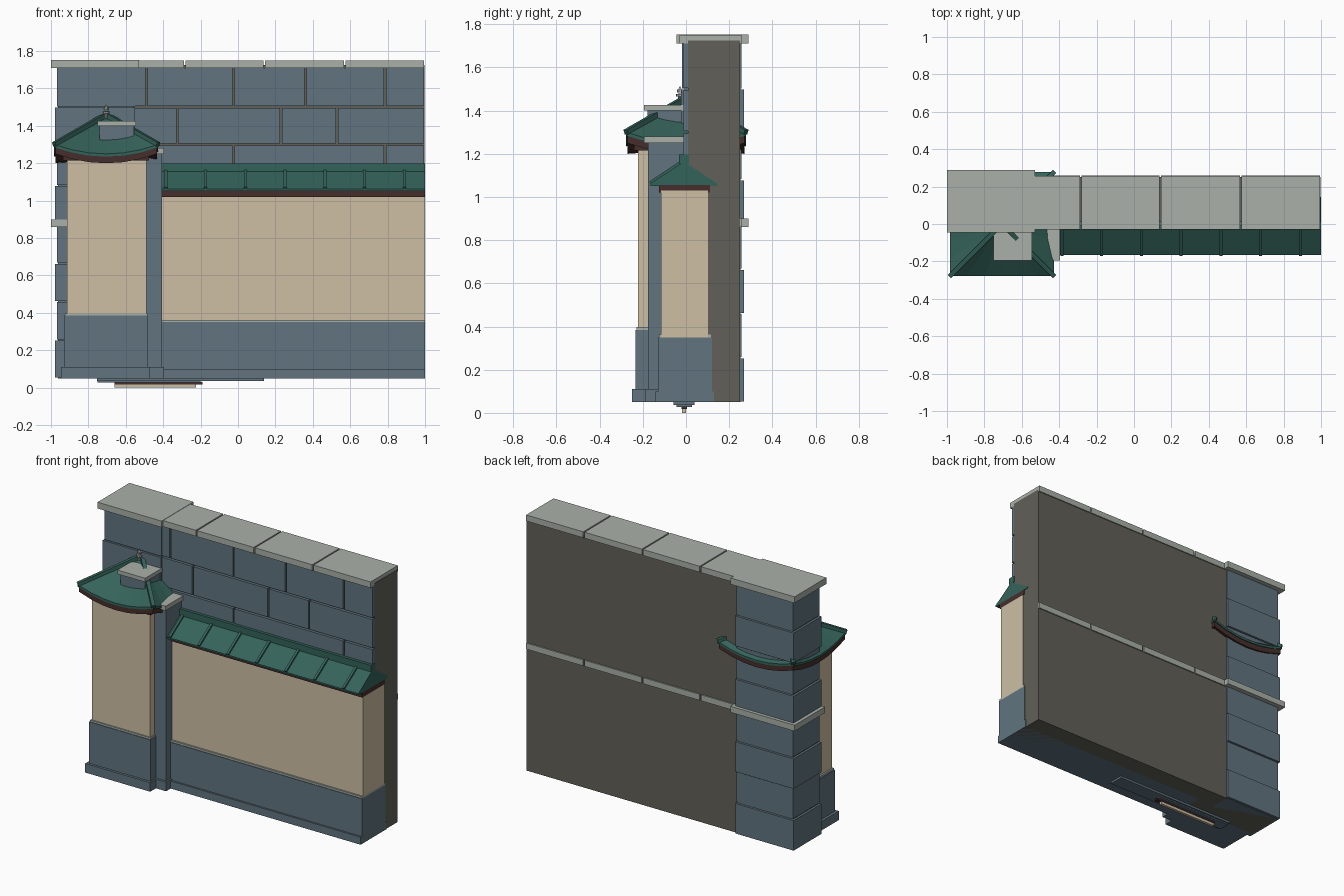
import bpy, bmesh, math
from mathutils import Vector, Matrix

cube = bpy.data.objects.get("Cube")
if cube:
    bpy.data.objects.remove(cube, do_unlink=True)


def material(name, *rgb):
    lin = [(c / 255 / 12.92) if c < 11 else ((c / 255 + 0.055) / 1.055) ** 2.4 for c in rgb]
    m = bpy.data.materials.new(name)
    m.use_nodes = True
    m.diffuse_color = (*lin, 1)
    m.node_tree.nodes["Principled BSDF"].inputs["Base Color"].default_value = (*lin, 1)
    return m


SLATE = material("slate blue stone", 97, 116, 127)
CREAM = material("cream plaster", 205, 191, 164)
PALE = material("pale trim stone", 170, 177, 169)
GREEN = material("green roof metal", 52, 99, 90)
BROWN = material("dark brown wood", 70, 47, 44)
GREY = material("warm grey core", 97, 96, 88)


def finish(name, bm, mat):
    bmesh.ops.recalc_face_normals(bm, faces=bm.faces)
    me = bpy.data.meshes.new(name)
    bm.to_mesh(me)
    bm.free()
    me.materials.append(mat)
    ob = bpy.data.objects.new(name, me)
    bpy.context.collection.objects.link(ob)
    return ob


def add_box(bm, x, y, z):
    size = Vector((x[1] - x[0], y[1] - y[0], z[1] - z[0]))
    mid = Vector((sum(x), sum(y), sum(z))) / 2
    bmesh.ops.create_cube(bm, size=1, matrix=Matrix.Translation(mid) @ Matrix.Diagonal((*size, 1)))


def box(name, mat, x, y, z):
    bm = bmesh.new()
    add_box(bm, x, y, z)
    return finish(name, bm, mat)


def beam(bm, p, q, w, h):
    """Square bar from p to q, its wide side kept level."""
    p, q = Vector(p), Vector(q)
    d = (q - p).normalized()
    side = d.cross(Vector((0, 0, 1))).normalized()
    up = side.cross(d)
    rot = Matrix((d, side, up)).transposed().to_4x4()
    bmesh.ops.create_cube(bm, size=1, matrix=Matrix.Translation((p + q) / 2) @ rot
                          @ Matrix.Diagonal(((q - p).length, w, h, 1)))


def extrude_x(name, mat, profile, x0, x1):
    bm = bmesh.new()
    ends = [[bm.verts.new((x, y, z)) for y, z in profile] for x in (x0, x1)]
    for ring in ends:
        bm.faces.new(ring)
    n = len(profile)
    for i in range(n):
        j = (i + 1) % n
        bm.faces.new((ends[0][i], ends[0][j], ends[1][j], ends[1][i]))
    return finish(name, bm, mat)


# Core wall with its top slabs and rear band
box("core_wall", GREY, (-0.96, 0.996), (0.01, 0.25), (0.05, 1.725))
joints = (-0.53, -0.28, 0.145, 0.575, 1.003)
tops, band = bmesh.new(), bmesh.new()
for a, b in zip(joints, joints[1:]):
    add_box(tops, (a, b - 0.009), (-0.03, 0.257), (1.71, 1.75))
    add_box(band, (a, b - 0.009), (0.24, 0.258), (0.86, 0.9))
finish("top_slabs", tops, PALE)
finish("rear_band", band, PALE)

# Brick courses on the front of the core wall
bricks = bmesh.new()
courses = (((1.505, 1.71), (-0.56, -0.49, -0.025, 0.36, 0.785, 1.0)),
           ((1.305, 1.494), (-0.56, -0.325, 0.23, 0.53, 1.0)),
           ((1.08, 1.294), (-0.56, -0.025, 0.785, 1.0)))
for z, cuts in courses:
    for a, b in zip(cuts, cuts[1:]):
        add_box(bricks, (a + 0.005, b - 0.005), (-0.012, 0.02), z)
finish("front_bricks", bricks, SLATE)

# Corner pillar of alternating blocks
blocks = bmesh.new()
levels = (0.05, 0.255, 0.46, 0.665, 0.88, 1.08, 1.295, 1.5, 1.715)
for i, (a, b) in enumerate(zip(levels, levels[1:])):
    s = 0.01 * (i % 2)
    add_box(blocks, (-0.978 + s, -0.55), (-0.024 + s * 0.5, 0.268 - s), (a + 0.003, b - 0.003))
finish("pillar_blocks", blocks, SLATE)
box("pillar_core", SLATE, (-0.963, -0.555), (-0.01, 0.253), (0.05, 1.71))
box("pillar_cap", PALE, (-1.0, -0.53), (-0.045, 0.29), (1.71, 1.752))
box("pillar_band", PALE, (-1.0, -0.53), (-0.03, 0.29), (0.86, 0.9))

# Low front wall
box("low_wall", CREAM, (-0.42, 1.0), (-0.115, 0.103), (0.35, 1.03))
box("low_wall_base", SLATE, (-0.42, 1.0), (-0.13, 0.12), (0.05, 0.35))
box("low_wall_skirting", SLATE, (-0.42, 1.0), (-0.142, 0.13), (0.05, 0.1))
box("low_wall_trim", PALE, (-0.42, 1.0), (-0.126, 0.115), (0.35, 0.362))
box("low_wall_fascia", BROWN, (-0.42, 1.0), (-0.125, 0.112), (1.02, 1.055))
extrude_x("low_roof", GREEN, ((-0.165, 1.052), (-0.165, 1.062), (-0.01, 1.165),
                              (0.145, 1.062), (0.145, 1.052)), -0.42, 1.0)
box("low_roof_ridge", GREEN, (-0.42, 1.0), (-0.032, 0.014), (1.155, 1.198))
seams = bmesh.new()
for i in range(7):
    x = -0.385 + i * 0.2125
    beam(seams, (x, -0.165, 1.064), (x, -0.015, 1.164), 0.016, 0.018)
finish("low_roof_seams", seams, GREEN)

# Projecting bay and its side post
box("bay_wall", CREAM, (-0.915, -0.49), (-0.222, 0.0), (0.38, 1.24))
box("bay_base", SLATE, (-0.93, -0.48), (-0.234, 0.0), (0.05, 0.385))
box("bay_trim", PALE, (-0.925, -0.483), (-0.23, 0.0), (0.385, 0.397))
box("bay_skirting", SLATE, (-0.947, -0.47), (-0.25, 0.0), (0.05, 0.11))
box("bay_head_beam", BROWN, (-0.935, -0.475), (-0.24, 0.0), (1.215, 1.26))
box("side_post", SLATE, (-0.495, -0.406), (-0.175, 0.01), (0.05, 1.25))
box("side_post_skirting", SLATE, (-0.495, -0.395), (-0.19, 0.0), (0.05, 0.11))
box("side_post_cap", PALE, (-0.5, -0.395), (-0.195, -0.005), (1.25, 1.28))

# Bay roof with sagging eaves
CX, HALF, APEX, STEPS = -0.705, 0.278, 1.455, 6


def eave_ring(bm, half, z_mid):
    ring = []
    for k in range(4):
        turn = Matrix.Rotation(k * math.pi / 2, 3, 'Z')
        for i in range(STEPS):
            t = -1 + 2 * i / STEPS
            p = turn @ Vector((t * half, -half, z_mid + 0.05 * t * t))
            ring.append(bm.verts.new((p.x + CX, p.y, p.z)))
    return ring


def bridge(bm, a, b):
    for i in range(len(a)):
        j = (i + 1) % len(a)
        bm.faces.new((a[i], a[j], b[j], b[i]))


def eave_shell(name, mat, half, z_low, z_high, apex):
    bm = bmesh.new()
    low, high = eave_ring(bm, half, z_low), eave_ring(bm, half, z_high)
    bridge(bm, low, high)
    for ring, z in ((low, z_low + 0.02), (high, apex)):
        tip = bm.verts.new((CX, 0, z))
        for i in range(len(ring)):
            bm.faces.new((ring[i], ring[(i + 1) % len(ring)], tip))
    return finish(name, bm, mat)


eave_shell("bay_roof", GREEN, HALF, 1.235, 1.25, APEX)
eave_shell("bay_roof_fascia", BROWN, HALF - 0.006, 1.2, 1.237, 1.3)
hips = bmesh.new()
for sx in (-1, 1):
    for sy in (-1, 1):
        beam(hips, (CX + sx * HALF, sy * HALF, 1.3), (CX, 0, APEX + 0.005), 0.024, 0.024)
finish("bay_roof_hips", hips, GREEN)

# Stone block on the bay roof, and the finial
box("roof_block", SLATE, (-0.74, -0.557), (-0.178, -0.01), (1.28, 1.402))
box("roof_block_cap", PALE, (-0.75, -0.545), (-0.195, -0.01), (1.4, 1.426))
bm = bmesh.new()
for r1, r2, z1, z2 in ((0.008, 0.008, 1.44, 1.48), (0.018, 0.018, 1.465, 1.477),
                       (0.013, 0.013, 1.485, 1.497), (0.008, 0.002, 1.497, 1.512)):
    bmesh.ops.create_cone(bm, cap_ends=True, segments=10, radius1=r1, radius2=r2, depth=z2 - z1,
                          matrix=Matrix.Translation((CX, -0.028, (z1 + z2) / 2)))
finish("roof_finial", bm, PALE)

# Small stepped foot below the wall
box("foot_plate", SLATE, (-0.755, 0.14), (-0.058, 0.04), (0.036, 0.052))
box("foot_step", SLATE, (-0.75, -0.2), (-0.045, 0.028), (0.028, 0.037))
box("foot_bar", CREAM, (-0.66, -0.225), (-0.018, 0.0), (0.0, 0.02))
box("foot_bar_top", BROWN, (-0.66, -0.19), (-0.022, 0.004), (0.018, 0.029))
